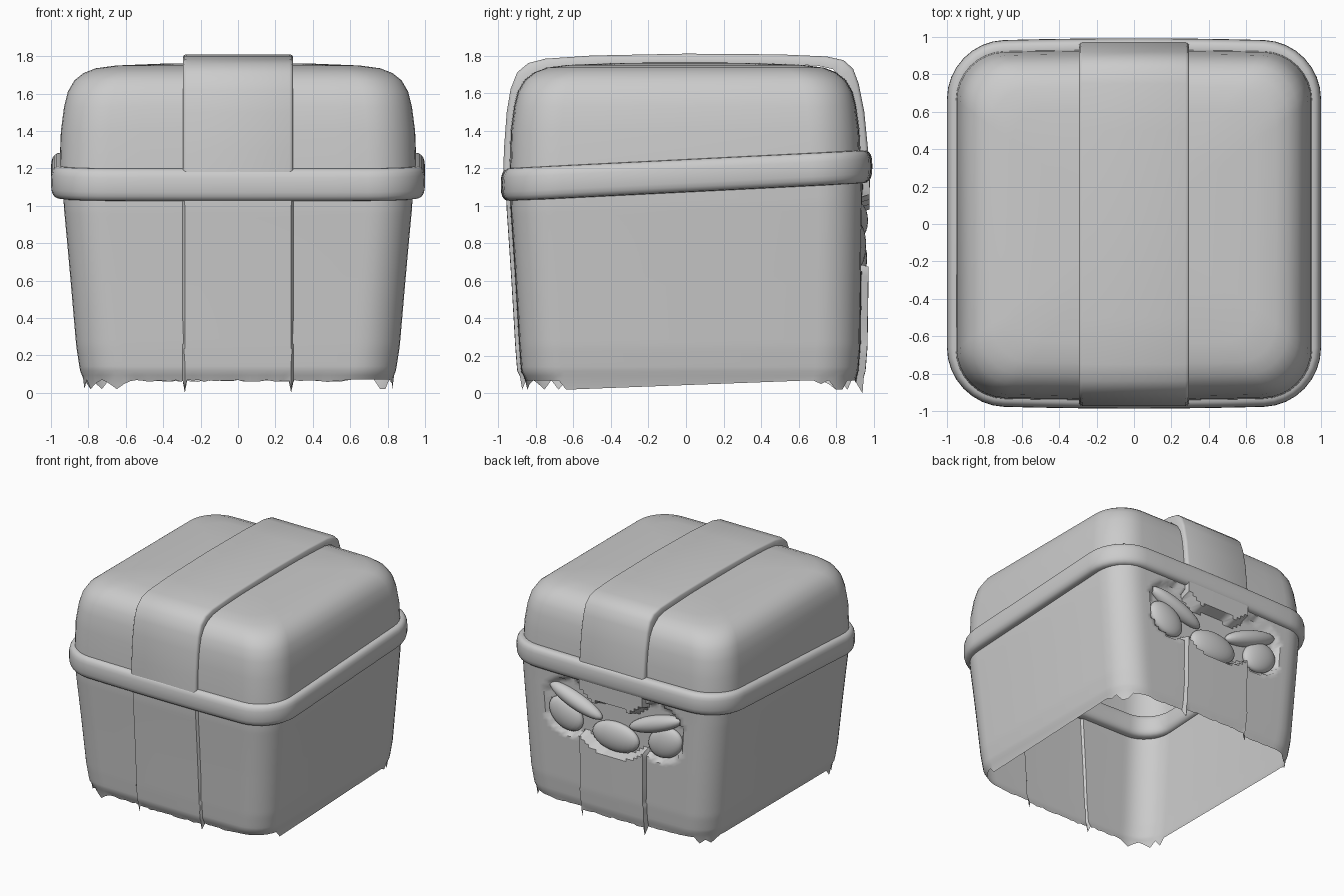
import bpy, bmesh, math, random
from mathutils import Matrix

rng = random.Random(4)
cube = bpy.data.objects.get("Cube")
if cube:
    bpy.data.objects.remove(cube)

grey = bpy.data.materials.new("plain_grey")
grey.use_nodes = True
tone = (0.6, 0.6, 0.6, 1)
grey.diffuse_color = tone
grey.node_tree.nodes["Principled BSDF"].inputs["Base Color"].default_value = tone

STRAP = 0.29          # half width of the ribbon
TILT = 0.05           # the rim rises towards the back


def finish(name, bm, angle=40):
    bmesh.ops.recalc_face_normals(bm, faces=bm.faces)
    mesh = bpy.data.meshes.new(name)
    bm.to_mesh(mesh)
    bm.free()
    mesh.materials.append(grey)
    obj = bpy.data.objects.new(name, mesh)
    bpy.context.collection.objects.link(obj)
    bpy.ops.object.select_all(action='DESELECT')
    obj.select_set(True)
    bpy.context.view_layer.objects.active = obj
    bpy.ops.object.shade_smooth_by_angle(angle=math.radians(angle))
    return obj


def loft(name, rows, wrap_ring=True, wrap_rows=False, cap=False, angle=40):
    """Skin a list of equally long point rows."""
    bm = bmesh.new()
    vs = [[bm.verts.new(p) for p in row] for row in rows]
    n = len(rows[0])
    for i in range(len(vs) if wrap_rows else len(vs) - 1):
        a, b = vs[i], vs[(i + 1) % len(vs)]
        for j in range(n if wrap_ring else n - 1):
            k = (j + 1) % n
            bm.faces.new((a[j], a[k], b[k], b[j]))
    if cap:
        bm.faces.new(vs[-1])
    return finish(name, bm, angle)


def ring(hx, hy, r, bulge=0.02, xs=None):
    """Rounded rectangle with slightly bowed front and back."""
    xs = xs or [-0.75, -0.4, 0, 0.4, 0.75]
    pts = []
    for q in range(4):
        sx = 1 if q in (0, 3) else -1
        sy = 1 if q < 2 else -1
        for k in range(9):
            a = math.radians(90 * q + 90 * k / 8)
            pts.append((sx * (hx - r) + r * math.cos(a), sy * (hy - r) + r * math.sin(a)))
        if q in (0, 2):
            for x in (reversed(xs) if q == 0 else xs):
                pts.append((x * (hx - r), sy * hy))
    return [(x, y + math.copysign(bulge, y) * (1 - (x / hx) ** 2)) for x, y in pts]


def lerp_profile(table, z):
    for a, b in zip(table, table[1:]):
        if z <= b[0]:
            t = (z - a[0]) / (b[0] - a[0])
            return [u + (v - u) * t for u, v in zip(a[1:], b[1:])]
    return table[-1][1:]


# Tapered body, open below: height, half width, front, back
BODY = [(0.07, 0.825, 0.845, 0.895), (0.12, 0.845, 0.87, 0.91), (0.25, 0.865, 0.88, 0.92),
        (0.6, 0.895, 0.90, 0.925), (1.0, 0.93, 0.925, 0.93), (1.2, 0.94, 0.93, 0.935)]


def in_bow(x, z):
    lobes = ((abs(x) - 0.4) / 0.22) ** 2 + ((z - 0.85) / 0.21) ** 2
    knot = (x / 0.3) ** 2 + ((z - 0.78) / 0.2) ** 2
    return min(lobes, knot) < 1


rows = []
for i in range(46):
    z = 0.07 + 1.08 * i / 45
    hx, front, back = lerp_profile(BODY, z)
    r = 0.22
    inner = hx - r
    steps = [-STRAP - 0.006, -STRAP + 0.006, STRAP - 0.006, STRAP + 0.006]
    xs = sorted([k / 20 for k in range(-19, 20)] + [s / inner for s in steps])
    row = []
    for x, y in ring(hx, 0.9, r, 0.012, xs):
        side = back if y > 0 else front
        y *= side / 0.9
        zz = z + TILT * y * (i / 45) ** 4
        if abs(x) < STRAP and abs(y) > 0.6:
            y += 0.035 if y > 0 else -0.018
        if y > 0.6 and in_bow(x, z):
            y = back - 0.035
        # ragged lower edge
        if i == 0:
            if abs(x) > 0.6 and abs(y) > 0.6:
                zz -= rng.choice((0, 0, 0.02, 0.05))
            elif abs(abs(x) - STRAP) < 0.008 and abs(x) < STRAP:
                zz -= 0.07 if y > 0 else 0.05
            else:
                zz -= rng.uniform(0, 0.012)
        row.append((x, y, zz))
    rows.append(row)
loft("box_body", rows, angle=50)

# Domed lid: height, half width
LID = [(1.16, 0.955), (1.4, 0.947), (1.53, 0.93), (1.61, 0.91), (1.67, 0.875),
       (1.71, 0.825), (1.735, 0.76), (1.75, 0.65), (1.76, 0.4), (1.765, 0.1)]
rows = []
for i, (z, h) in enumerate(LID):
    lift = TILT if i == 0 else 0
    rows.append([(x, y - 0.005, z + lift * y)
                 for x, y in ring(h, h - 0.03, 0.27 * h, 0.015 * h)])
loft("lid", rows, cap=True, angle=60)

# Rounded rim around the lid
rows = []
for k in range(20):
    a = 2 * math.pi * k / 20
    c, s = math.cos(a), math.sin(a)
    out = 0.055 * math.copysign(abs(c) ** 0.7, c)
    up = 0.088 * math.copysign(abs(s) ** 0.7, s)
    rows.append([(x, y + 0.003, 1.16 + up + TILT * y)
                 for x, y in ring(0.945 + out, 0.915 + out, 0.25 + out, 0.02)])
loft("rim", rows, wrap_rows=True, angle=60)

# Ribbon over the lid: path in y and z, section in x with folded edges
PATH = [(-0.975, 1.11), (-0.97, 1.3), (-0.955, 1.5), (-0.935, 1.62), (-0.9, 1.71), (-0.84, 1.76),
        (-0.75, 1.783), (-0.5, 1.8), (0, 1.81), (0.5, 1.806), (0.75, 1.795), (0.84, 1.775),
        (0.89, 1.73), (0.92, 1.65), (0.95, 1.5), (0.97, 1.3), (0.975, 1.2)]
SECTION = [(-0.295, 0.93), (-0.295, 0.985), (-0.288, 0.995), (-0.275, 1),
           (0.275, 1), (0.288, 0.995), (0.295, 0.985), (0.295, 0.93)]
rows = [[(x, y * s, 1.1 + (z - 1.1) * s) for x, s in SECTION] for y, z in PATH]
loft("lid_ribbon", rows, wrap_ring=False, angle=50)


# Flattened bow sunk in the back wall
def puff(name, x, z, rx, ry, rz, turn):
    bm = bmesh.new()
    bmesh.ops.create_uvsphere(bm, u_segments=24, v_segments=14, radius=1)
    bm.transform(Matrix.Translation((x, 0.905, z)) @ Matrix.Rotation(turn, 4, 'Y')
                 @ Matrix.Diagonal((rx, ry, rz, 1)))
    finish(name, bm, 60)


for side, label in ((1, "left"), (-1, "right")):
    puff(label + "_bow_loop", side * 0.45, 0.79, 0.16, 0.055, 0.12, side * -0.5)
    puff(label + "_bow_fold", side * 0.36, 0.92, 0.25, 0.065, 0.065, side * -0.35)
puff("bow_knot", 0, 0.72, 0.21, 0.06, 0.12, 0)
